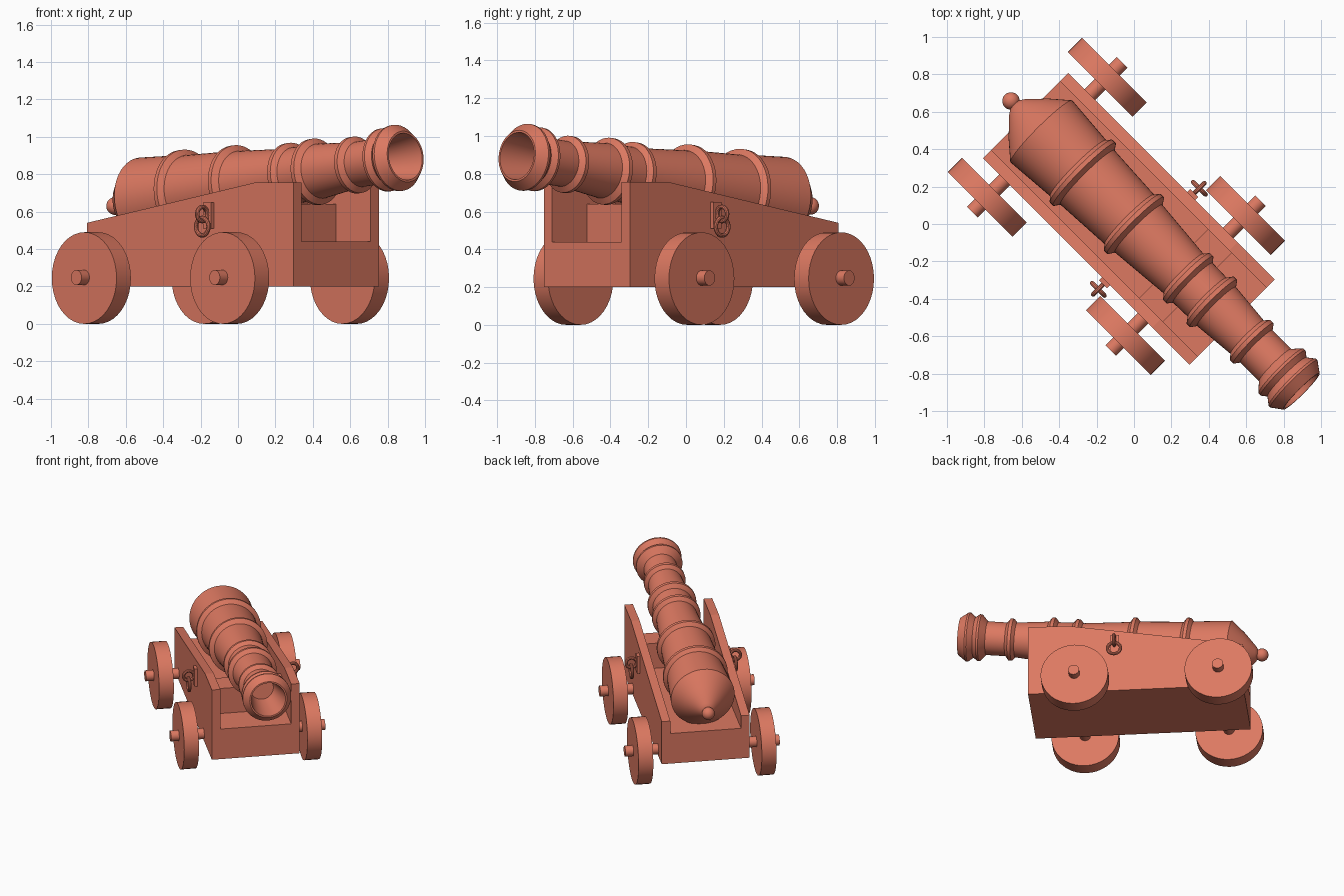
import bpy, bmesh, math
from mathutils import Matrix, Vector

if "Cube" in bpy.data.objects:
    bpy.data.objects.remove(bpy.data.objects["Cube"])

TURN = Matrix.Rotation(-math.pi / 4, 4, 'Z')   # local +x = firing direction
clay = bpy.data.materials.new("painted_terracotta")
clay.diffuse_color = (0.72, 0.19, 0.12, 1)
clay.use_nodes = True
clay.node_tree.nodes["Principled BSDF"].inputs["Base Color"].default_value = clay.diffuse_color


def finish(name, bm, matrix=None, smooth=False):
    bmesh.ops.recalc_face_normals(bm, faces=bm.faces)
    me = bpy.data.meshes.new(name)
    bm.to_mesh(me)
    bm.free()
    me.transform(TURN @ (matrix or Matrix()))
    me.materials.append(clay)
    ob = bpy.data.objects.new(name, me)
    bpy.context.collection.objects.link(ob)
    if smooth:
        bpy.ops.object.select_all(action='DESELECT')
        bpy.context.view_layer.objects.active = ob
        ob.select_set(True)
        bpy.ops.object.shade_smooth_by_angle(angle=math.radians(25))
    return ob


def plate(name, outline, y0, y1):
    """Extrude an (x, z) outline sideways."""
    bm = bmesh.new()
    f = bm.faces.new([bm.verts.new((x, y0, z)) for x, z in outline])
    r = bmesh.ops.extrude_face_region(bm, geom=[f])
    bmesh.ops.translate(bm, vec=(0, y1 - y0, 0),
                        verts=[v for v in r["geom"] if isinstance(v, bmesh.types.BMVert)])
    return finish(name, bm)


def box(name, x0, x1, y0, y1, z0, z1):
    return plate(name, [(x0, z0), (x1, z0), (x1, z1), (x0, z1)], y0, y1)


def lathe(name, profile, matrix, steps=48, closed=False):
    """Spin (x, radius) points about the x axis."""
    bm = bmesh.new()
    vs = [bm.verts.new((x, 0, r)) for x, r in profile]
    pairs = list(zip(vs, vs[1:] + vs[:1])) if closed else list(zip(vs, vs[1:]))
    es = [bm.edges.new(p) for p in pairs]
    bmesh.ops.spin(bm, geom=vs + es, axis=(1, 0, 0), cent=(0, 0, 0),
                   angle=math.tau, steps=steps, use_duplicate=False)
    bmesh.ops.remove_doubles(bm, verts=bm.verts, dist=1e-5)
    return finish(name, bm, matrix, True)


def torus(name, major, minor, matrix):
    ring = [(minor * math.cos(math.tau * i / 10), major + minor * math.sin(math.tau * i / 10))
            for i in range(10)]
    return lathe(name, ring, matrix, 24, True)


# Carriage bed, transom under the barrel, stepped cheeks
box("carriage_bed", -0.82, 0.742, -0.26, 0.26, 0.2, 0.44)
box("transom", 0.30, 0.48, -0.26, 0.26, 0.44, 0.64)
cheek = [(-0.82, 0.2), (0.742, 0.2), (0.742, 0.757), (0.46, 0.757), (-0.82, 0.54)]
for side, s in (("left", 1), ("right", -1)):
    plate(side + "_cheek", cheek, s * 0.26, s * 0.323)

    # Bracket with two linked rope rings
    box(side + "_ring_bracket", 0.08, 0.14, s * 0.32, s * 0.345, 0.51, 0.65)
    torus(side + "_upper_ring", 0.038, 0.012, Matrix.Translation((0.112, s * 0.382, 0.587)))
    torus(side + "_lower_ring", 0.047, 0.012, Matrix.Translation((0.112, s * 0.382, 0.52))
          @ Matrix.Rotation(math.pi / 2, 4, 'Z'))

# Axles and solid wheels
SIDEWAYS = Matrix.Rotation(math.pi / 2, 4, 'Z')
for end, x in (("rear", -0.656), ("front", 0.39)):
    lathe(end + "_axle", [(-0.567, 0), (-0.567, 0.04), (0.567, 0.04), (0.567, 0)],
          Matrix.Translation((x, 0, 0.248)) @ SIDEWAYS, 24)
    for side, y in (("left", 0.453), ("right", -0.453)):
        lathe(end + "_" + side + "_wheel",
              [(-0.054, 0), (-0.054, 0.245), (0.054, 0.245), (0.054, 0)],
              Matrix.Translation((x, y, 0.245)) @ SIDEWAYS, 40)

# Barrel: breech cone, tapering tube, moulded bands, flared muzzle, bore
BARREL = Matrix.Translation((0, 0, 0.742)) @ Matrix.Rotation(-0.12, 4, 'Y')
profile = [(-0.915, 0), (-0.91, 0.03), (-0.89, 0.06), (-0.80, 0.153), (-0.705, 0.234)]
bands = [(-0.39, 0.237, 0.212, 0.205), (0.0, 0.214, 0.187, 0.18), (0.413, 0.177, 0.15, 0.15),
         (0.593, 0.178, 0.147, 0.147), (0.897, 0.152, 0.126, 0.122)]
for x, r, before, after in bands:
    profile += [(x - 0.035, before), (x - 0.012, r), (x + 0.012, r), (x + 0.035, after)]
profile += [(1.075, 0.122), (1.12, 0.17), (1.135, 0.17), (1.165, 0.147), (1.205, 0.178),
            (1.218, 0.178), (1.275, 0.137), (1.275, 0.126), (1.0, 0.085), (1.0, 0)]
lathe("barrel", profile, BARREL)

# Knob at the breech
bm = bmesh.new()
bmesh.ops.create_uvsphere(bm, u_segments=20, v_segments=12, radius=0.047)
finish("breech_knob", bm, BARREL @ Matrix.Translation((-0.937, 0, 0)), True)
